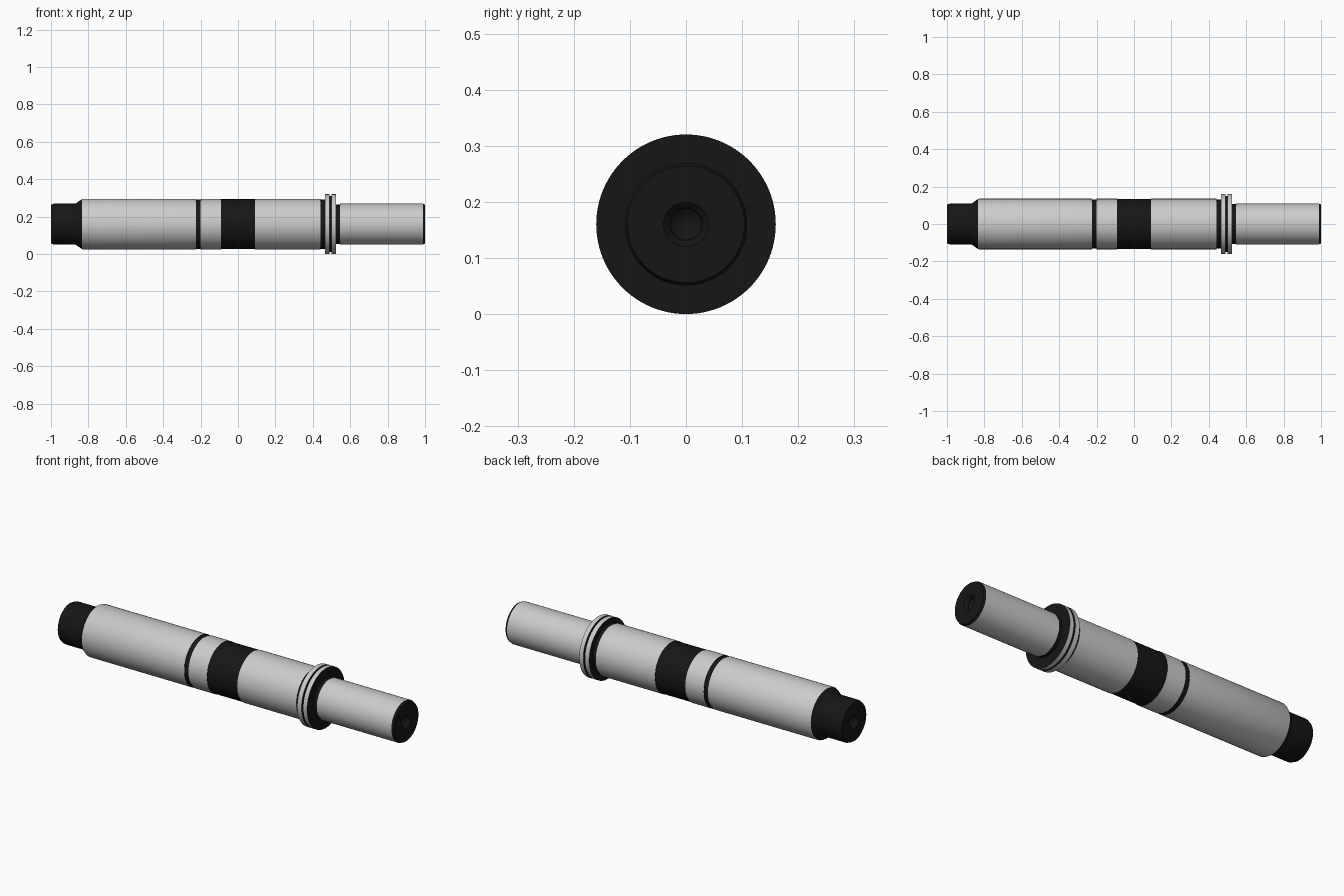
import bpy, bmesh, math

if "Cube" in bpy.data.objects:
    bpy.data.objects.remove(bpy.data.objects["Cube"])

AXIS_Z = 0.16
SIDES = 96

black = bpy.data.materials.new("black_finish")
black.diffuse_color = (0.008, 0.008, 0.008, 1)
black.use_nodes = True
black.node_tree.nodes["Principled BSDF"].inputs["Base Color"].default_value = black.diffuse_color


def lathe(name, profile, mat=None):
    """Revolve (x, radius) points around the shaft axis; radius 0 closes an end."""
    bm = bmesh.new()
    rings = []
    for x, r in profile:
        if r == 0:
            rings.append([bm.verts.new((x, 0, 0))] * SIDES)
        else:
            rings.append([bm.verts.new((x, r * math.cos(a), r * math.sin(a)))
                          for a in (2 * math.pi * i / SIDES for i in range(SIDES))])
    for lo, hi in zip(rings, rings[1:]):
        for i in range(SIDES):
            j = (i + 1) % SIDES
            quad = [lo[i], hi[i], hi[j], lo[j]]
            bm.faces.new(list(dict.fromkeys(quad)))
    for f in bm.faces:
        f.normal_flip()
    bm.normal_update()
    # outward means the band normals point away from the axis
    if sum(f.normal.y * f.calc_center_median().y + f.normal.z * f.calc_center_median().z
           for f in bm.faces) < 0:
        bmesh.ops.reverse_faces(bm, faces=bm.faces[:])
    me = bpy.data.meshes.new(name)
    bm.to_mesh(me)
    bm.free()
    ob = bpy.data.objects.new(name, me)
    ob.location.z = AXIS_Z
    bpy.context.collection.objects.link(ob)
    if mat:
        me.materials.append(mat)
    bpy.context.view_layer.objects.active = ob
    ob.select_set(True)
    bpy.ops.object.shade_smooth_by_angle(angle=math.radians(30))
    ob.select_set(False)
    return ob


R, S, F = 0.135, 0.109, 0.16   # body, stub and flange radii

# black left journal with centre hole and stepped shoulder
lathe("left_journal", [(-0.955, 0), (-0.98, 0.028), (-0.99, 0.03), (-1, 0.04), (-1, 0.103),
                       (-0.985, S), (-0.87, S), (-0.862, 0.114), (-0.835, 0.133)], black)

# grey body sections
lathe("long_body", [(-0.835, 0.133), (-0.83, R), (-0.225, R)])
lathe("middle_collar", [(-0.20, R), (-0.09, R)])
lathe("short_body", [(0.09, R), (0.442, R)])

# black grooves and centre band
lathe("retaining_groove", [(-0.225, R), (-0.225, 0.132), (-0.20, 0.132), (-0.20, R)], black)
lathe("centre_band", [(-0.09, R), (-0.09, 0.133), (0.09, 0.133), (0.09, R)], black)
lathe("flange_relief", [(0.442, R), (0.442, 0.132), (0.464, 0.132), (0.464, F)], black)

# flange made of two grey rims with a dark groove between them
lathe("flange_left_rim", [(0.464, F), (0.490, F)])
lathe("flange_groove", [(0.490, F), (0.490, 0.15), (0.499, 0.15), (0.499, F)], black)
lathe("flange_right_rim", [(0.499, F), (0.523, F)])
lathe("flange_face", [(0.523, F), (0.523, 0.106), (0.545, 0.106), (0.545, S)], black)

# grey output stub and its black end with centre hole
lathe("output_stub", [(0.545, S), (0.988, S)])
lathe("output_end", [(0.988, S), (1, 0.104), (1, 0.04), (0.99, 0.03),
                     (0.98, 0.028), (0.955, 0)], black)
